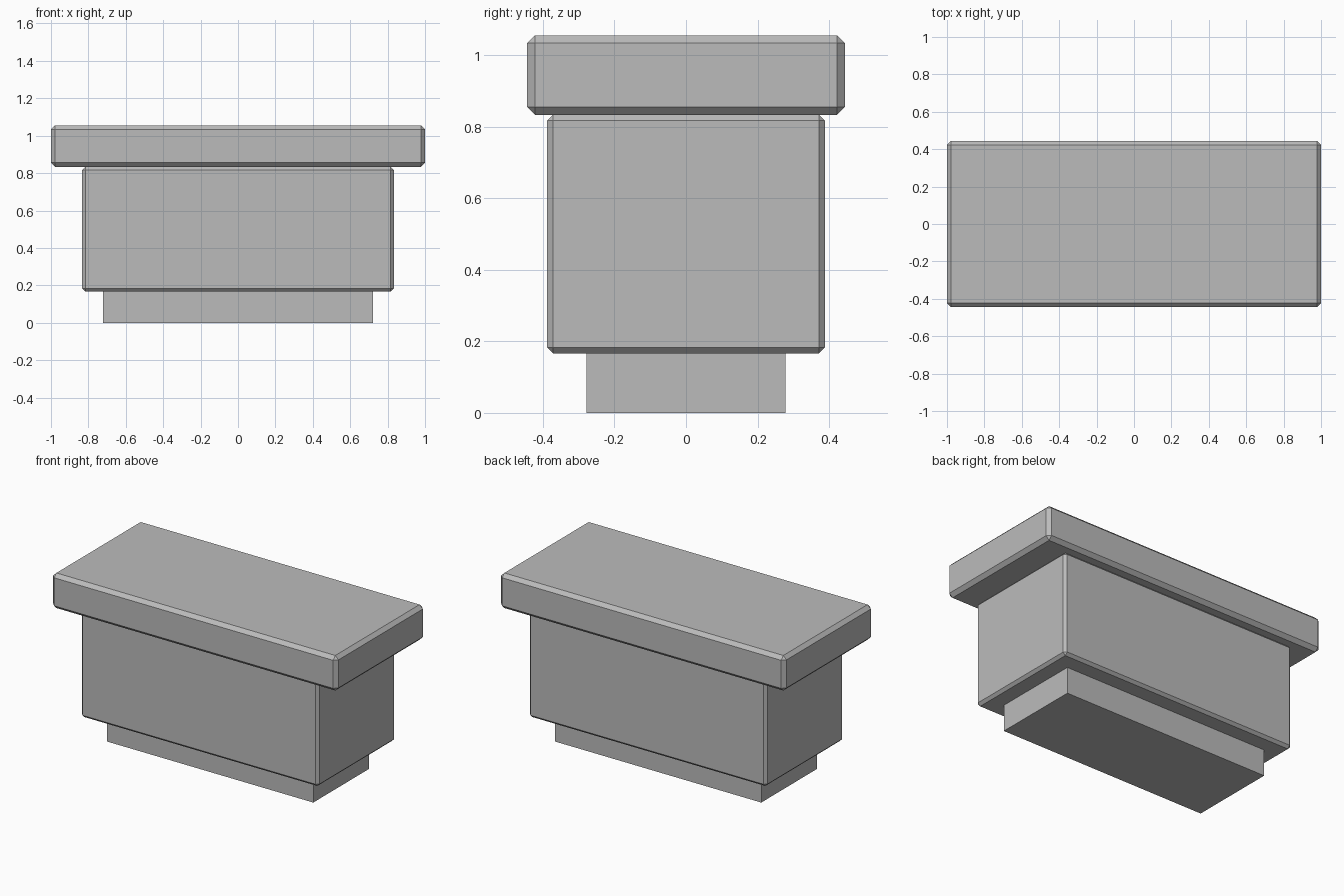
import bpy

# Remove the default cube
old = bpy.data.objects.get("Cube")
if old:
    bpy.data.objects.remove(old, do_unlink=True)

U = 1 / 18  # module on which all the proportions are based

# Single grey finish
grey = bpy.data.materials.new("plain_grey")
grey.use_nodes = True
colour = (0.5, 0.5, 0.5, 1)
grey.diffuse_color = colour
grey.node_tree.nodes["Principled BSDF"].inputs["Base Color"].default_value = colour


def block(name, width, depth, height, bottom, chamfer=0):
    """Box sized in modules, with optional chamfered edges."""
    bpy.ops.mesh.primitive_cube_add(size=1, location=(0, 0, (bottom + height / 2) * U))
    ob = bpy.context.object
    ob.name = ob.data.name = name
    ob.scale = (width * U, depth * U, height * U)
    bpy.ops.object.transform_apply(location=False, rotation=False, scale=True)
    ob.data.materials.append(grey)
    if chamfer:
        mod = ob.modifiers.new("chamfer", "BEVEL")
        mod.width = chamfer * U
        mod.segments = 1
    return ob


# Recessed plinth, main body and overhanging top slab
block("plinth", 26, 10, 3, 0)
block("body", 30, 14, 12, 3, chamfer=0.3)
block("top_slab", 36, 16, 4, 15, chamfer=0.4)
